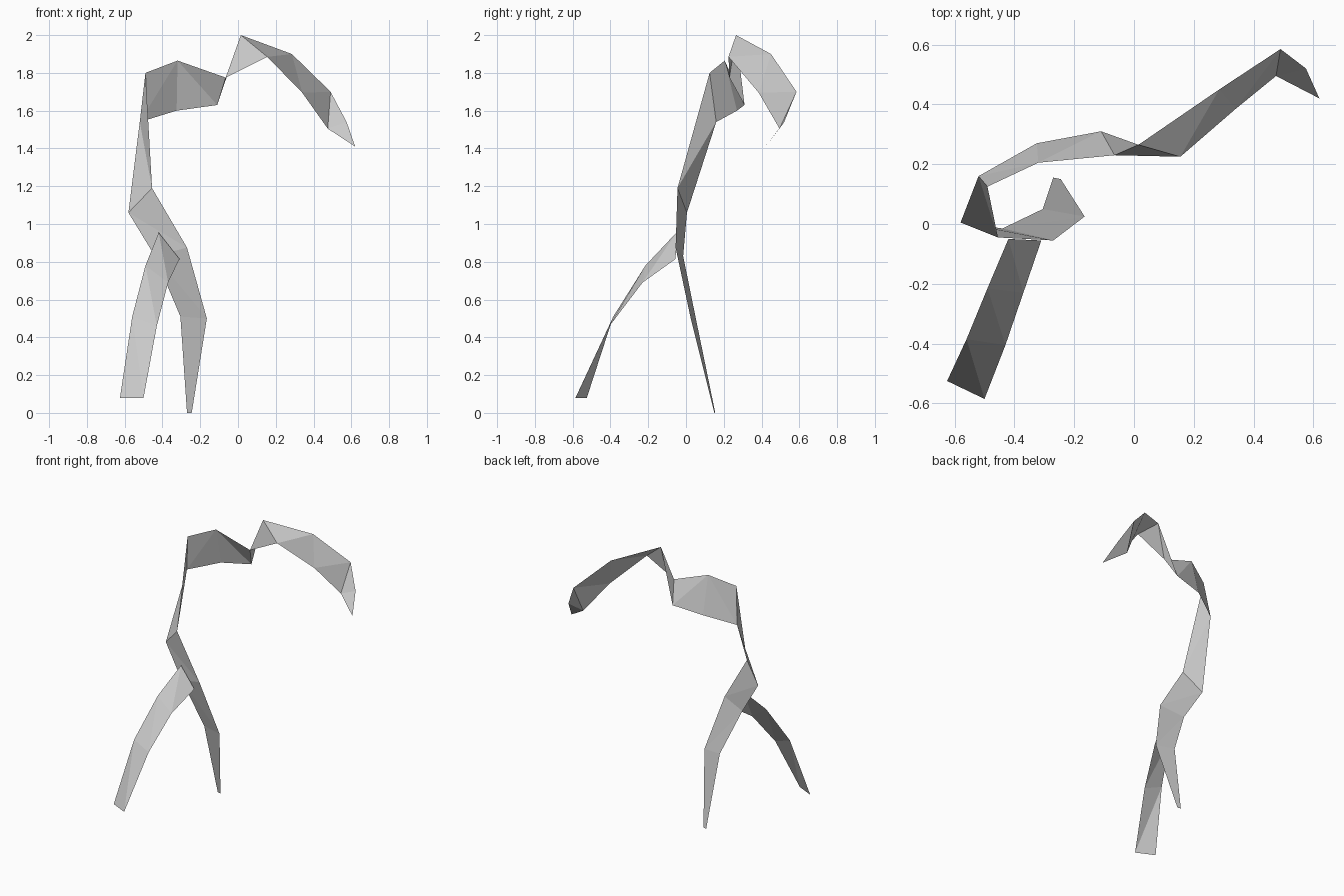
import bpy
import bmesh

# Remove the default object
default = bpy.data.objects.get("Cube")
if default:
    bpy.data.objects.remove(default, do_unlink=True)


def make_material(name, colour):
    material = bpy.data.materials.new(name)
    material.use_nodes = True
    material.diffuse_color = colour
    material.node_tree.nodes["Principled BSDF"].inputs["Base Color"].default_value = colour
    return material


grey = make_material("light grey", (0.6, 0.6, 0.6, 1))


def ribbon(name, rungs, forward_folds=()):
    """Build a folded flat ribbon through a list of (edge a, edge b) rungs.

    Each span is folded from b up to the next a, or from a up to the
    next b where its index is listed in forward_folds.
    """
    bm = bmesh.new()
    rows = [[bm.verts.new(point) for point in rung] for rung in rungs]
    for index, (low, high) in enumerate(zip(rows, rows[1:])):
        (a, b), (next_a, next_b) = low, high
        if index in forward_folds:
            triangles = (a, b, next_b), (a, next_b, next_a)
        else:
            triangles = (a, b, next_a), (b, next_b, next_a)
        for triangle in triangles:
            bm.faces.new(triangle)
    mesh = bpy.data.meshes.new(name)
    bm.to_mesh(mesh)
    bm.free()
    mesh.materials.append(grey)
    part = bpy.data.objects.new(name, mesh)
    bpy.context.scene.collection.objects.link(part)
    return part


# Rungs shared by neighbouring parts
waist = (-.58, .005, 1.06), (-.455, -.045, 1.19)
shoulder = (-.52, .16, 1.54), (-.49, .125, 1.8)
neck = (-.11, .31, 1.63), (-.065, .23, 1.775)
crest = (.015, .265, 2), (.155, .225, 1.885)

# Rear leg, from the narrow foot up to the waist
ribbon("rear_leg", [
    ((-.27, .155, 0), (-.245, .15, 0)),
    ((-.305, .05, .51), (-.165, .025, .5)),
    ((-.44, -.015, .83), (-.27, -.055, .875)),
    waist,
])

# Front leg, from the wide foot up to where it meets the rear leg
ribbon("front_leg", [
    ((-.625, -.525, .08), (-.5, -.585, .08)),
    ((-.56, -.385, .51), (-.43, -.405, .46)),
    ((-.49, -.215, .78), (-.37, -.23, .69)),
    ((-.42, -.05, .955), (-.31, -.055, .815)),
])

# Upright body
ribbon("body", [waist, shoulder])

# Broad band across the top
ribbon("shoulder_band", [
    shoulder,
    ((-.325, .27, 1.6), (-.32, .205, 1.865)),
    neck,
], forward_folds=(0,))

# Half twist leading to the highest point
ribbon("neck_twist", [neck, crest])

# Drooping arm that curls over at its tip
ribbon("drooping_arm", [
    crest,
    ((.285, .45, 1.9), (.34, .385, 1.695)),
    ((.49, .585, 1.7), (.475, .495, 1.505)),
    ((.575, .52, 1.54), (.62, .42, 1.41)),
])
